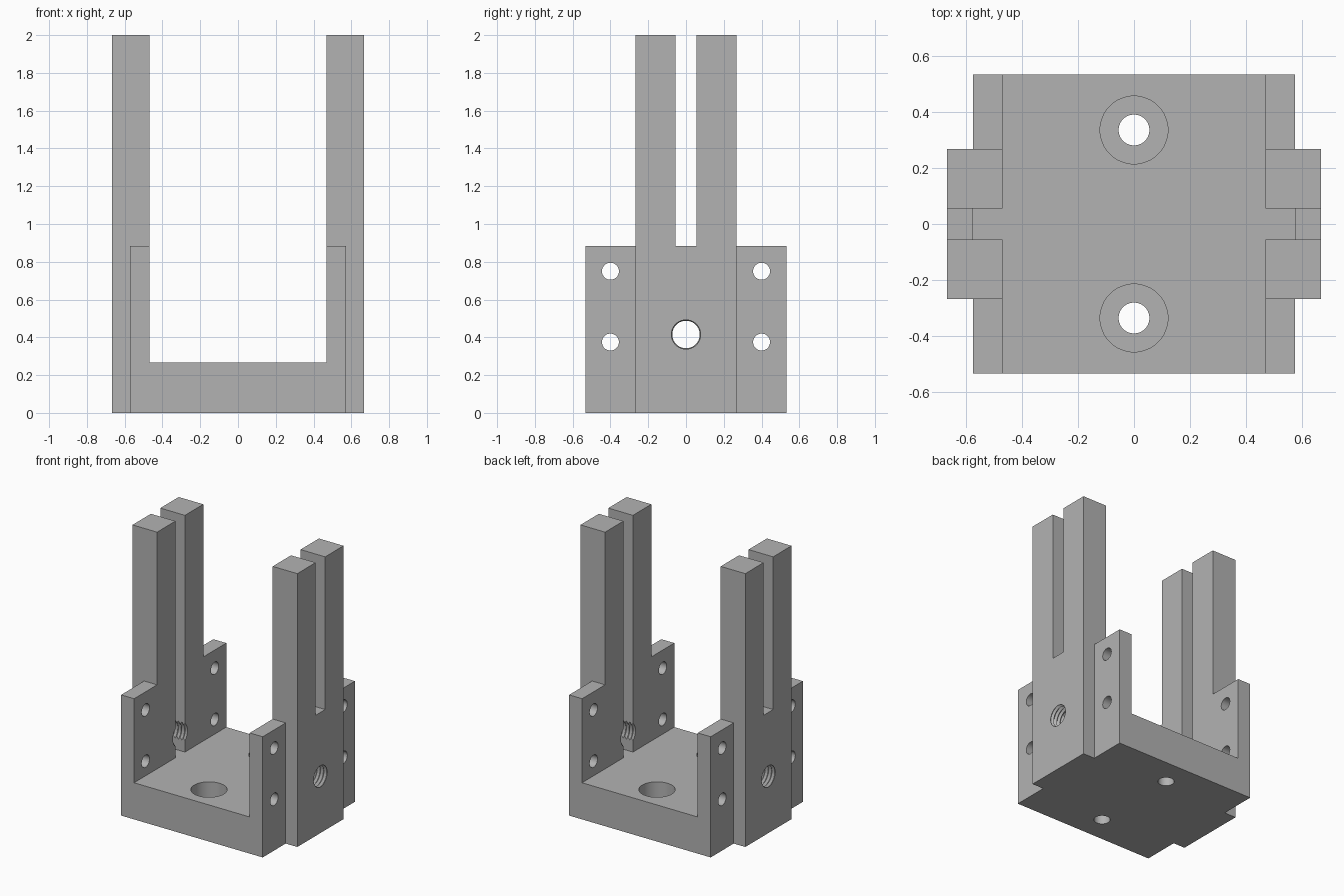
import bpy, bmesh, math
from mathutils import Matrix, Vector

cube = bpy.data.objects.get("Cube")
if cube:
    bpy.data.objects.remove(cube, do_unlink=True)

# Main dimensions
HALF_X, HALF_Y, HEIGHT = 0.667, 0.533, 2.0
INNER_X, WALL_X = 0.468, 0.573
FLOOR_Z, WALL_Z = 0.268, 0.883
POST_Y, SLOT_Y = 0.267, 0.055

grey = bpy.data.materials.new("plain_grey")
grey.use_nodes = True
grey.diffuse_color = (0.45, 0.45, 0.45, 1)
grey.node_tree.nodes["Principled BSDF"].inputs["Base Color"].default_value = (0.45, 0.45, 0.45, 1)


def finish(name, bm):
    bmesh.ops.recalc_face_normals(bm, faces=bm.faces)
    mesh = bpy.data.meshes.new(name)
    bm.to_mesh(mesh)
    bm.free()
    mesh.materials.append(grey)
    obj = bpy.data.objects.new(name, mesh)
    bpy.context.collection.objects.link(obj)
    return obj


def prism(name, outline, axis, start, end):
    """Extrude a 2D outline along y (outline is x, z) or z (outline is x, y)."""
    def place(a, b, d):
        return (a, d, b) if axis == "y" else (a, b, d)
    bm = bmesh.new()
    face = bm.faces.new([bm.verts.new(place(a, b, start)) for a, b in outline])
    ext = bmesh.ops.extrude_face_region(bm, geom=[face])
    shift = Vector(place(0, 0, end - start))
    bmesh.ops.translate(bm, vec=shift, verts=[v for v in ext["geom"] if isinstance(v, bmesh.types.BMVert)])
    return finish(name, bm)


def rect(x, y0, y1):
    return [(-x, y0), (x, y0), (x, y1), (-x, y1)]


def lathe(name, profile, matrix, sides=32):
    """Solid of revolution about z from (radius, z) points, then placed."""
    bm = bmesh.new()
    rings = []
    for r, z in profile:
        angles = [2 * math.pi * (i + 0.5) / sides for i in range(sides)]
        rings.append([bm.verts.new((r * math.cos(a), r * math.sin(a), z)) for a in angles])
    for low, high in zip(rings, rings[1:]):
        for i in range(sides):
            j = (i + 1) % sides
            bm.faces.new((low[i], low[j], high[j], high[i]))
    bm.faces.new(rings[0][::-1])
    bm.faces.new(rings[-1])
    bm.transform(matrix)
    return finish(name, bm)


# Solid block that everything is cut from
bracket = prism("motor_bracket", rect(HALF_X, -HALF_Y, HALF_Y), "z", 0, HEIGHT)
cutters = []

# Central channel with the narrow relief running down each post's inner face
quarter = [(INNER_X, 1), (INNER_X, SLOT_Y), (WALL_X, SLOT_Y)]
right = quarter + [(x, -y) for x, y in reversed(quarter)]
plus = right + [(-x, y) for x, y in reversed(right)]
cutters.append(prism("channel_cutter", plus, "z", FLOOR_Z, 3))

# Open slot between the two prongs of each post
cutters.append(prism("slot_cutter", rect(1, -SLOT_Y, SLOT_Y), "z", WALL_Z, 3))

# Step back the low side walls in front of and behind the posts
step = [(-1, -1), (-WALL_X, -1), (-WALL_X, WALL_Z), (WALL_X, WALL_Z),
        (WALL_X, -1), (1, -1), (1, 3), (-1, 3)]
for side in (-1, 1):
    cutters.append(prism("step_cutter", step, "y", side * POST_Y, side))

# Counterbored floor holes
for y in (-0.335, 0.335):
    cutters.append(lathe("floor_hole_cutter", [(0.055, -0.1), (0.055, 0.133), (0.121, 0.133), (0.121, 0.4)],
                         Matrix.Translation((0, y, 0))))

# Plain side wall holes
along_x = Matrix.Rotation(math.pi / 2, 4, "Y")
for y in (-0.4, 0.4):
    for z in (0.375, 0.75):
        cutters.append(lathe("wall_hole_cutter", [(0.045, -1), (0.045, 1)],
                             Matrix.Translation((0, y, z)) @ along_x))

# Threaded hole through both posts
thread = [(0.073 if i % 2 else 0.087, i * 0.0137) for i in range(-51, 52)]
cutters.append(lathe("thread_cutter", thread, Matrix.Translation((0, 0, 0.415)) @ along_x))

# Apply the cuts and remove the helpers
bpy.ops.object.select_all(action="DESELECT")
bracket.select_set(True)
bpy.context.view_layer.objects.active = bracket
for cutter in cutters:
    cutter.hide_render = True
    mod = bracket.modifiers.new("cut", "BOOLEAN")
    mod.operation = "DIFFERENCE"
    mod.solver = "EXACT"
    mod.object = cutter
    bpy.ops.object.modifier_apply(modifier=mod.name)
    bpy.data.objects.remove(cutter, do_unlink=True)
bpy.ops.object.shade_smooth_by_angle(angle=math.radians(30))
